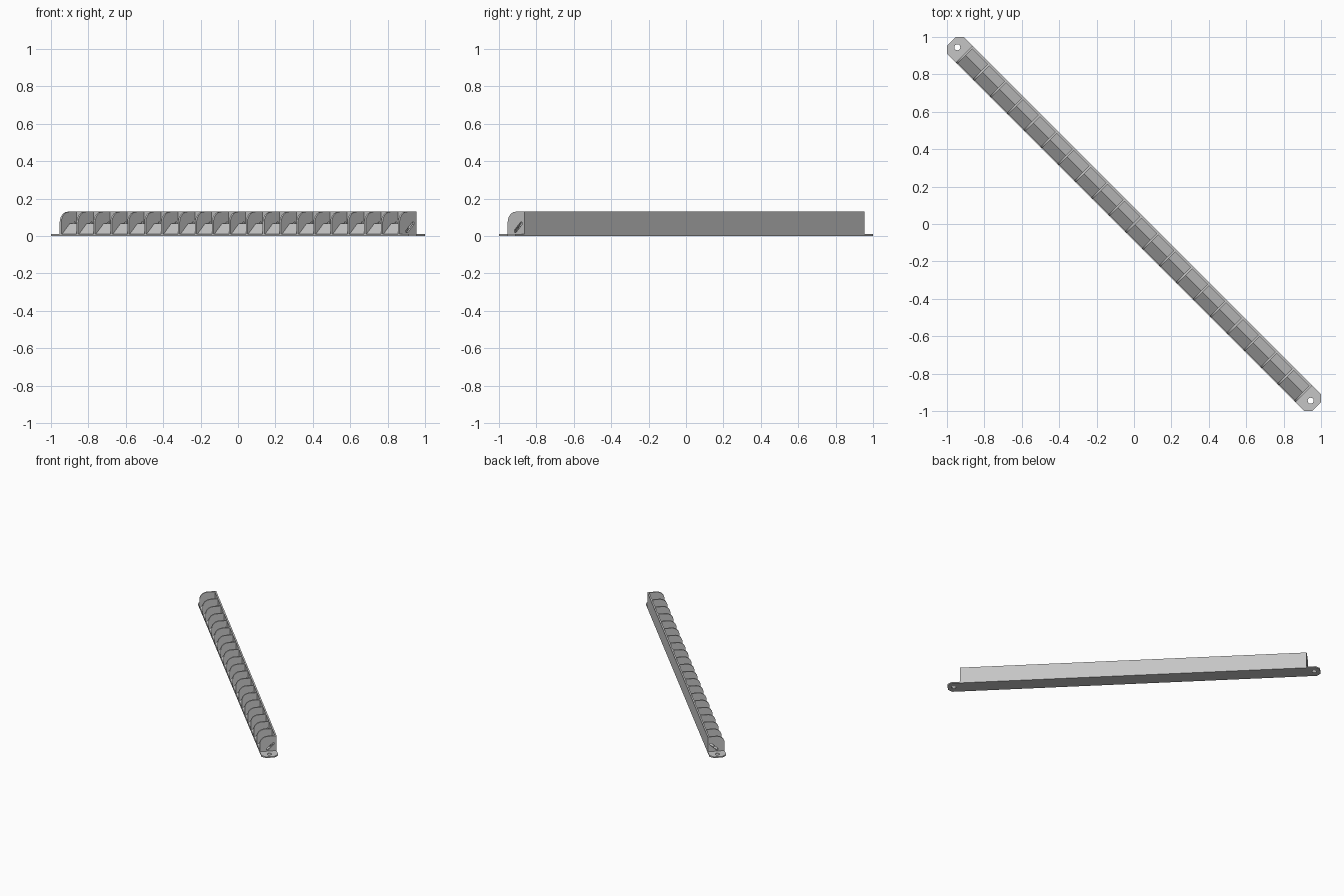
import bpy
from math import sin, cos, pi, sqrt
from mathutils import Matrix, Vector

if "Cube" in bpy.data.objects:
    bpy.data.objects.remove(bpy.data.objects["Cube"], do_unlink=True)

# Single grey finish
grey = bpy.data.materials.new("plain_grey")
grey.use_nodes = True
colour = (0.56, 0.56, 0.56, 1)
grey.diffuse_color = colour
grey.node_tree.nodes["Principled BSDF"].inputs["Base Color"].default_value = colour

# The rack runs diagonally: "along" its length, "across" from front to back
along = Vector((1, -1, 0)).normalized()
across = Vector((1, 1, 0)).normalized()
up = Vector((0, 0, 1))

HALF_W = 0.063     # half width of the rack
HALF_L = 1.285     # half length of the finned part
TAB_END = 1.381    # tip of the mounting tabs
HEIGHT = 0.13
BASE = 0.01
FIN = 0.012        # fin and wall thickness
COUNT = 21


def frame(x, y, z, origin):
    m = Matrix((x, y, z)).transposed().to_4x4()
    m.translation = origin
    return m


def plate(name, outlines, depth, matrix):
    """Extrude closed outlines (first is outer, the rest are holes)."""
    cu = bpy.data.curves.new(name, 'CURVE')
    cu.dimensions = '2D'
    cu.fill_mode = 'BOTH'
    cu.extrude = depth / 2
    for pts in outlines:
        sp = cu.splines.new('POLY')
        sp.points.add(len(pts) - 1)
        for p, (x, y) in zip(sp.points, pts):
            p.co = (x, y, 0, 1)
        sp.use_cyclic_u = True
    tmp = bpy.data.objects.new(name, cu)
    bpy.context.collection.objects.link(tmp)
    dg = bpy.context.evaluated_depsgraph_get()
    mesh = bpy.data.meshes.new_from_object(tmp.evaluated_get(dg))
    bpy.data.objects.remove(tmp, do_unlink=True)
    mesh.materials.clear()
    mesh.materials.append(grey)
    for poly in mesh.polygons:
        poly.use_smooth = False
    obj = bpy.data.objects.new(name, mesh)
    obj.matrix_world = matrix
    bpy.context.collection.objects.link(obj)
    return obj


def arc(cx, cy, rx, ry, a0, a1, n):
    return [(cx + rx * cos(a0 + (a1 - a0) * i / n),
             cy + ry * sin(a0 + (a1 - a0) * i / n)) for i in range(n + 1)]


# Base strip with chamfered mounting tabs and screw holes
c = 0.03
quarter = [(TAB_END, HALF_W - c), (TAB_END - c, HALF_W)]
outline = (quarter + [(-x, y) for x, y in reversed(quarter)]
           + [(-x, -y) for x, y in quarter]
           + [(x, -y) for x, y in reversed(quarter)])
holes = [arc(s * 1.336, 0, 0.016, 0.016, 0, 2 * pi, 16)[:-1] for s in (-1, 1)]
plate("base_strip", [outline] + holes, BASE,
      frame(along, across, up, up * BASE / 2))

# Back wall, full length
wall = [(HALF_W - FIN, BASE), (HALF_W, BASE), (HALF_W, HEIGHT), (HALF_W - FIN, HEIGHT)]
section = frame(across, up, along, Vector())
plate("back_wall", [wall], 2 * HALF_L, section)

# Folded ridge running under the fins
ridge = [(-0.058, BASE), (0.0, 0.066), (HALF_W - FIN, BASE),
         (HALF_W - FIN - 0.012, BASE), (0.0, 0.053), (-0.045, BASE)]
plate("ridge", [ridge], 2 * (HALF_L - FIN), section)

# Divider fins with a rounded front corner and a slanted slot
rx, ry = 0.06, 0.056
fin = ([(HALF_W - FIN, HEIGHT)]
       + arc(rx - HALF_W, HEIGHT - ry, rx, ry, pi / 2, pi, 10)
       + [(-HALF_W, BASE), (HALF_W - FIN, BASE)])
slot = [(-0.013, 0.02), (0.0, 0.02), (0.045, 0.062), (0.045, 0.076), (0.036, 0.076), (-0.013, 0.032)]
span = HALF_L - FIN / 2
first = plate("divider_fin", [fin, slot], FIN,
              frame(across, up, along, along * -span))
for i in range(1, COUNT):
    copy = first.copy()
    copy.name = f"divider_fin_{i + 1}"
    copy.matrix_world = frame(across, up, along,
                              along * (-span + 2 * span * i / (COUNT - 1)))
    bpy.context.collection.objects.link(copy)
